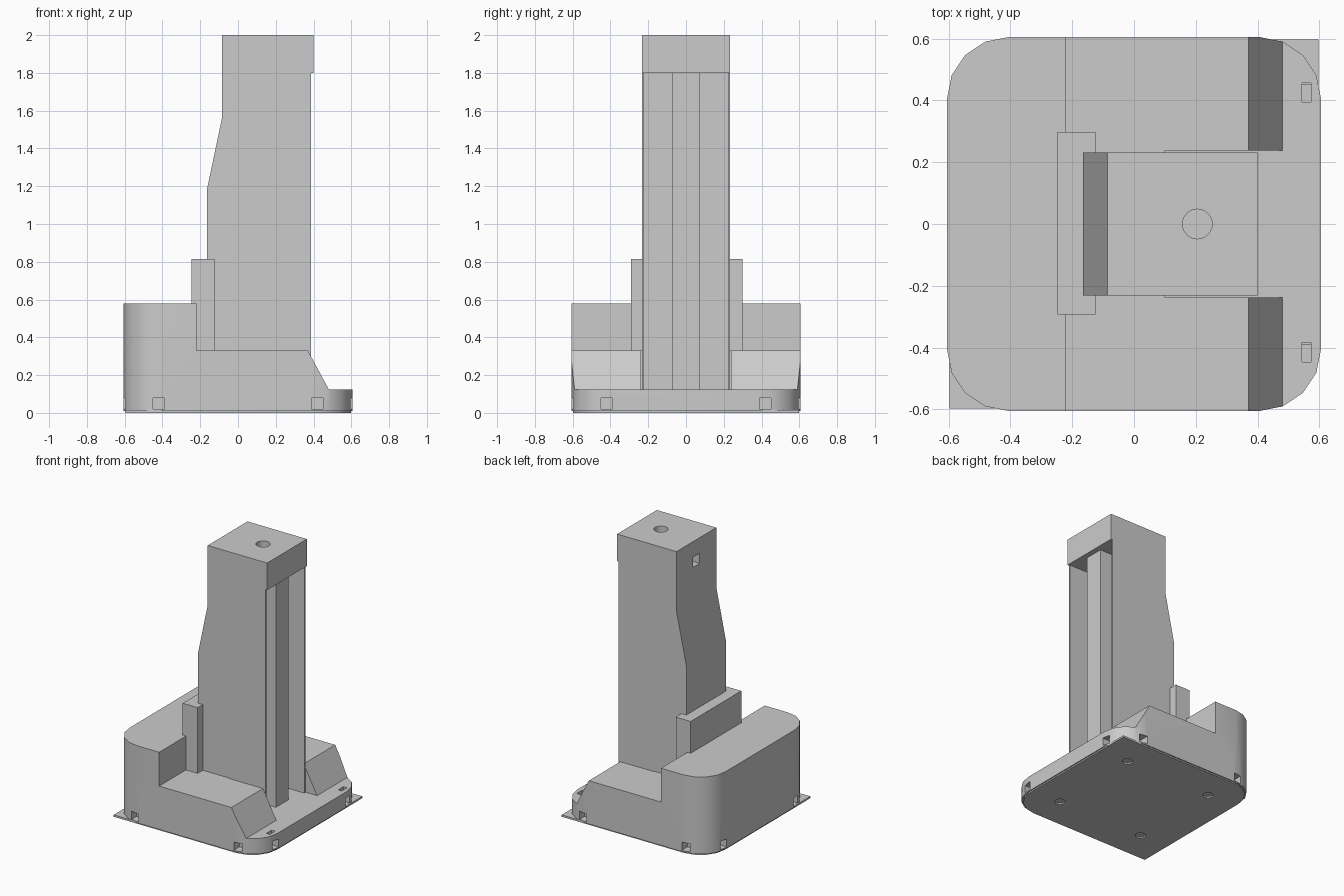
import bpy, bmesh, math
from mathutils import Vector

cube = bpy.data.objects.get("Cube")
if cube:
    bpy.data.objects.remove(cube, do_unlink=True)

GREY = (0.6, 0.6, 0.6, 1)
mat = bpy.data.materials.new("light grey")
mat.use_nodes = True
mat.diffuse_color = GREY
mat.node_tree.nodes["Principled BSDF"].inputs["Base Color"].default_value = GREY


def prism(name, points, offset):
    """Extrude a closed outline of 3D points along an offset."""
    bm = bmesh.new()
    face = bm.faces.new([bm.verts.new(p) for p in points])
    ext = bmesh.ops.extrude_face_region(bm, geom=[face])
    moved = [g for g in ext["geom"] if isinstance(g, bmesh.types.BMVert)]
    bmesh.ops.translate(bm, verts=moved, vec=Vector(offset))
    bmesh.ops.recalc_face_normals(bm, faces=bm.faces)
    mesh = bpy.data.meshes.new(name)
    bm.to_mesh(mesh)
    bm.free()
    mesh.materials.append(mat)
    obj = bpy.data.objects.new(name, mesh)
    bpy.context.collection.objects.link(obj)
    return obj


def box(name, x0, x1, y0, y1, z0, z1):
    pts = [(x0, y0, z0), (x1, y0, z0), (x1, y1, z0), (x0, y1, z0)]
    return prism(name, pts, (0, 0, z1 - z0))


def side_profile(name, xz, half):
    return prism(name, [(x, -half, z) for x, z in xz], (0, 2 * half, 0))


def disc(name, x, y, z0, z1, r, n=24):
    ring = [math.tau * i / n for i in range(n)]
    pts = [(x + r * math.cos(a), y + r * math.sin(a), z0) for a in ring]
    return prism(name, pts, (0, 0, z1 - z0))


def rounded_outline(half, radius, z, sharp=(), steps=4):
    """Square outline with rounded corners, except the sharp ones."""
    pts = []
    for k, (sx, sy) in enumerate([(1, 1), (-1, 1), (-1, -1), (1, -1)]):
        if k in sharp:
            pts.append((sx * half, sy * half, z))
            continue
        c = half - radius
        for i in range(steps + 1):
            a = math.pi / 2 * (k + i / steps)
            pts.append((sx * c + radius * math.cos(a), sy * c + radius * math.sin(a), z))
    return pts


def boolean(obj, tools, operation="DIFFERENCE"):
    bpy.context.view_layer.objects.active = obj
    for tool in tools:
        tool.hide_render = True
        mod = obj.modifiers.new("cut", "BOOLEAN")
        mod.operation = operation
        mod.solver = "EXACT"
        mod.object = tool
        bpy.ops.object.modifier_apply(modifier=mod.name)
        bpy.data.objects.remove(tool, do_unlink=True)


# Stepped base housing with rounded corners
base = prism("base_housing", rounded_outline(0.605, 0.2, 0.01), (0, 0, 0.7))
profile = [(-0.8, -0.1), (0.8, -0.1), (0.8, 0.125), (0.48, 0.125),
           (0.37, 0.33), (-0.22, 0.33), (-0.22, 0.58), (-0.8, 0.58)]
boolean(base, [side_profile("step_profile", profile, 0.8)], "INTERSECT")
cuts = [box("rail_slot", 0.1, 0.9, -0.238, 0.238, 0.125, 0.9)]

# Small square ports on every side and slots on the low deck
for s in (-1, 1):
    y0, y1 = s * 0.42 - 0.031, s * 0.42 + 0.031
    for t in (-1, 1):
        a, b = sorted((t * 0.54, t * 0.7))
        cuts.append(box("side_port", a, b, y0, y1, 0.02, 0.08))
        cuts.append(box("end_port", y0, y1, a, b, 0.02, 0.08))
    cuts.append(box("deck_slot", 0.543, 0.572, y0 + 0.005, y1 + 0.005, 0.06, 0.2))
boolean(base, cuts)

# Thin floor plate with two square corners and four screw holes
plate = prism("floor_plate", rounded_outline(0.597, 0.2, 0, sharp=(0, 2)), (0, 0, 0.014))
holes = [disc("screw_hole", sx * 0.36, sy * 0.36, -0.05, 0.05, 0.036)
         for sx in (-1, 1) for sy in (-1, 1)]
boolean(plate, holes)

# Column with an overhanging cap, hollow on the rail side
outline = [(-0.165, 0.12), (0.387, 0.12), (0.387, 1.8), (0.4, 1.8), (0.4, 2),
           (-0.085, 2), (-0.085, 1.56), (-0.165, 1.18)]
column = side_profile("column", outline, 0.232)
boolean(column, [
    box("rail_cavity", 0.12, 0.6, -0.222, 0.222, 0, 1.8),
    disc("cable_hole", 0.205, 0, 1.94, 2.1, 0.048),
    box("rear_port", -0.3, -0.03, -0.038, 0.038, 1.81, 1.885),
])

# Vertical rail inside the column
rail = box("vertical_rail", 0.1, 0.36, -0.072, 0.072, 0.12, 1.81)

# Bracket wrapped around the rear of the column
bracket = box("rear_bracket", -0.247, -0.125, -0.292, 0.298, 0.3, 0.815)

# Smooth the rounded corners, keep edges sharp
bpy.ops.object.select_all(action="DESELECT")
for obj in (base, plate, column):
    obj.select_set(True)
bpy.context.view_layer.objects.active = base
bpy.ops.object.shade_smooth_by_angle(angle=math.radians(30))
